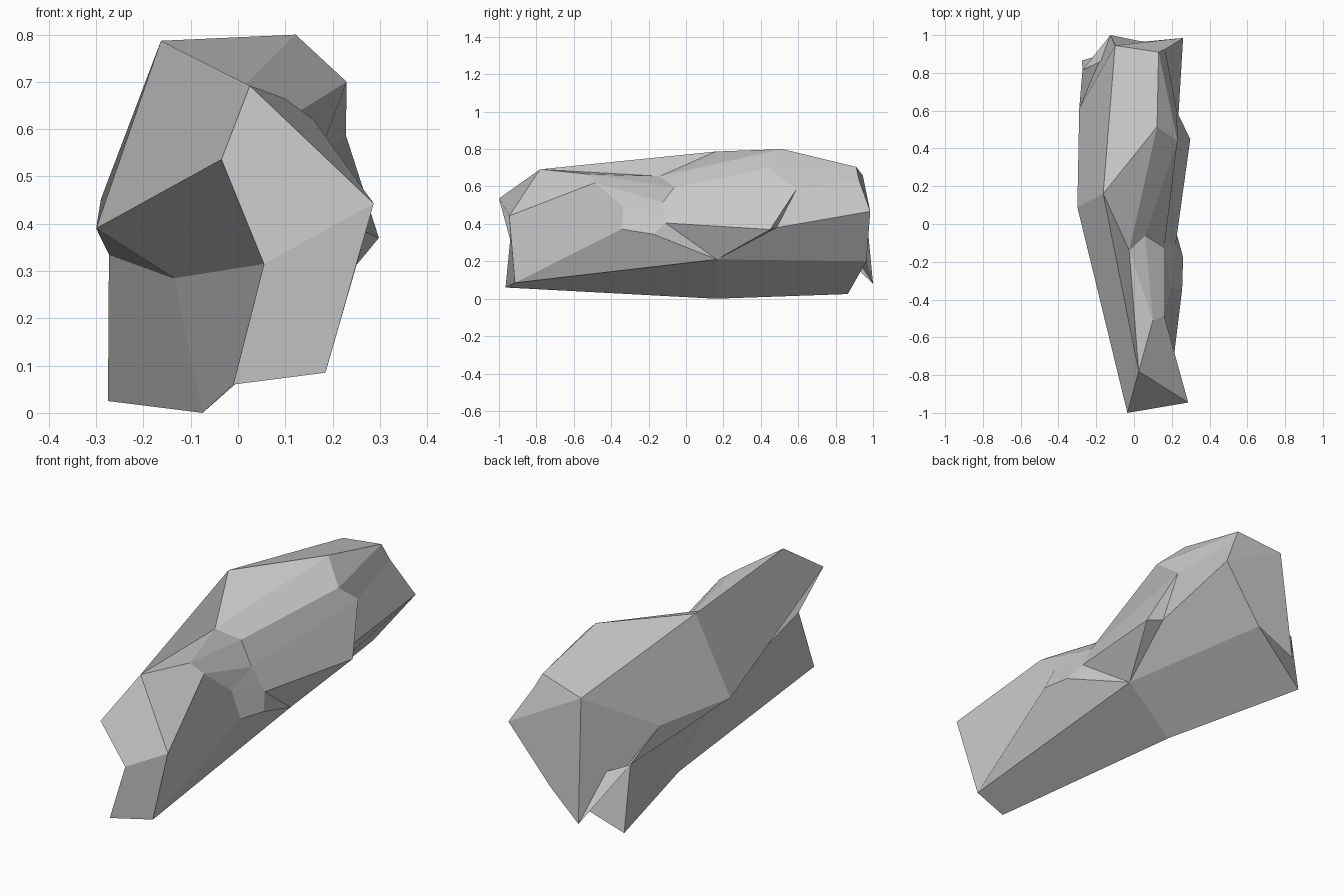
import bpy
import bmesh

cube = bpy.data.objects.get("Cube")
if cube:
    bpy.data.objects.remove(cube, do_unlink=True)

# Stone colour
stone = bpy.data.materials.new("stone_grey")
stone.use_nodes = True
grey = (0.58, 0.58, 0.58, 1)
stone.diffuse_color = grey
bsdf = stone.node_tree.nodes["Principled BSDF"]
bsdf.inputs["Base Color"].default_value = grey
bsdf.inputs["Roughness"].default_value = 0.9

# Contour lines of the boulder, each running from front to back
keel_nose, keel_mid, keel_tail = (-.01, -.965, .06), (-.075, .16, 0), (-.275, .865, .025)
base_nose, base_mid, base_tail = (.185, -.915, .085), (.165, .165, .21), (.05, .965, .2)
shelf_front, shelf_mid = (.255, -.345, .372), (.26, -.175, .345)
shelf_rear, shelf_pocket, shelf_tail = (.298, .45, .37), (.23, .485, .38), (.26, .985, .467)
notch_front, notch_rear = (.2, -.335, .49), (.22, -.11, .405)
brow_nose, brow_front, brow_mid = (.287, -.945, .443), (.16, -.487, .62), (.16, -.125, .515)
brow_rear, brow_tail = (.228, .592, .588), (.165, .925, .635)
crown_front, crown_mid, crown_rear = (.1, -.51, .665), (.06, -.062, .595), (.23, .44, .7)
dip, peak, roof_tail = (-.025, -.14, .655), (.122, .515, .8), (.13, .91, .705)
ridge_nose, ridge_mid, ridge_tail = (.025, -.78, .692), (-.163, .16, .787), (-.1, .945, .66)
cheek_nose, cheek_mid, cheek_rear = (-.035, -1, .536), (-.3, .09, .39), (-.29, .61, .452)
cheek_tail = (-.125, 1, .08)
under_nose, under_front, under_rear = (.055, -.94, .315), (-.135, -.02, .285), (-.273, .815, .335)

bm = bmesh.new()
corners = {}


def corner(point):
    """Return the shared vertex at a point, making it when first used."""
    if point not in corners:
        corners[point] = bm.verts.new(point)
    return corners[point]


def face(*points):
    """Add one facet; repeated corners are merged."""
    bm.faces.new([corner(p) for p in dict.fromkeys(points)])


def skin(a, b):
    """Stretch facets between two contours; a repeated point makes a triangle."""
    for i in range(len(a) - 1):
        face(a[i], a[i + 1], b[i + 1], b[i])


# Underside and right flank
skin([keel_nose, keel_mid, keel_tail], [base_nose, base_mid, base_tail])
skin([base_nose, base_mid, base_mid, base_mid, base_mid, base_tail],
     [shelf_front, shelf_mid, notch_rear, shelf_rear, shelf_pocket, shelf_tail])
skin([shelf_front, shelf_mid], [notch_front, notch_rear])
skin([notch_front, notch_front, notch_rear, shelf_rear, shelf_pocket, shelf_tail],
     [brow_front, brow_mid, brow_mid, brow_rear, brow_rear, brow_tail])

# Top
skin([brow_nose, brow_front, brow_mid, brow_rear, brow_tail],
     [ridge_nose, crown_front, crown_mid, crown_rear, roof_tail])
skin([crown_front, crown_mid, crown_rear, roof_tail], [dip, dip, peak, roof_tail])
skin([crown_front, dip, dip, peak, roof_tail],
     [ridge_nose, ridge_nose, ridge_mid, ridge_mid, ridge_tail])

# Left flank with its undercut
skin([ridge_nose, ridge_mid, ridge_tail, cheek_tail],
     [cheek_nose, cheek_mid, cheek_rear, cheek_tail])
skin([cheek_nose, cheek_mid, cheek_mid, cheek_rear, cheek_tail],
     [under_nose, under_front, under_rear, under_rear, under_rear])
skin([under_nose, under_front, under_rear], [keel_nose, keel_mid, keel_tail])

# Front end
face(cheek_nose, ridge_nose, brow_nose, under_nose)
face(under_nose, brow_nose, base_nose, keel_nose)
face(brow_nose, brow_front, notch_front, shelf_front, base_nose)

# Back end, with the cheek hanging over the keel
face(under_rear, keel_tail, base_tail)
face(under_rear, base_tail, cheek_tail)
face(ridge_tail, cheek_tail, base_tail, shelf_tail)
face(ridge_tail, shelf_tail, brow_tail, roof_tail)

bmesh.ops.recalc_face_normals(bm, faces=bm.faces[:])
mesh = bpy.data.meshes.new("boulder")
bm.to_mesh(mesh)
bm.free()
mesh.materials.append(stone)
boulder = bpy.data.objects.new("boulder", mesh)
bpy.context.collection.objects.link(boulder)
